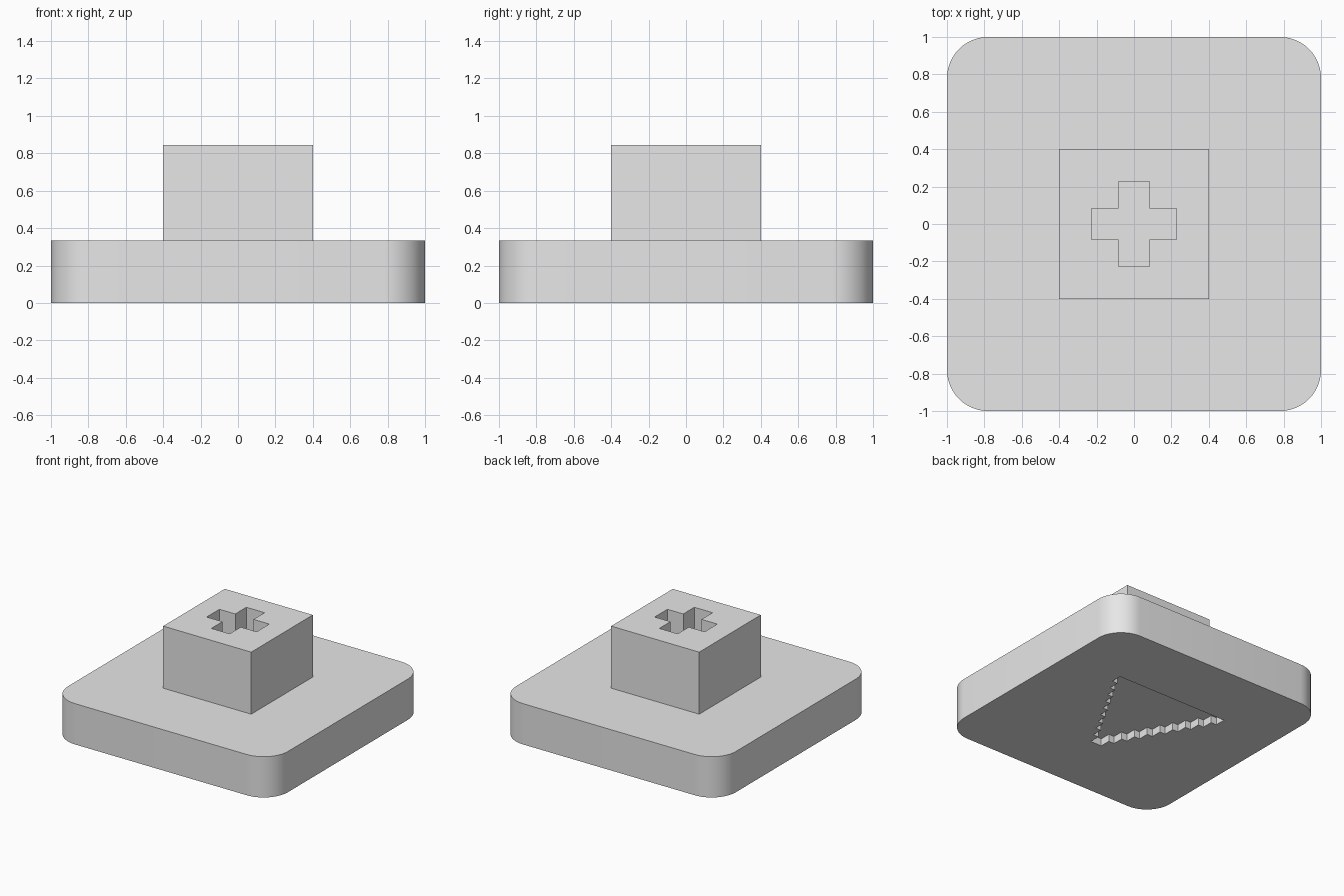
import bpy
import bmesh
from math import cos, sin, pi, radians

cube = bpy.data.objects.get("Cube")
if cube:
    bpy.data.objects.remove(cube, do_unlink=True)

SLAB_H, TOP = 0.335, 0.845

grey = bpy.data.materials.new("light grey")
grey.use_nodes = True
grey.diffuse_color = (0.8, 0.8, 0.8, 1)
grey.node_tree.nodes["Principled BSDF"].inputs["Base Color"].default_value = (0.8, 0.8, 0.8, 1)


def prism(name, outline, z0, z1):
    """Extrude a counter-clockwise outline from z0 to z1."""
    bm = bmesh.new()
    base = bm.faces.new([bm.verts.new((x, y, z0)) for x, y in outline])
    ext = bmesh.ops.extrude_face_region(bm, geom=[base])
    top = [v for v in ext["geom"] if isinstance(v, bmesh.types.BMVert)]
    bmesh.ops.translate(bm, vec=(0, 0, z1 - z0), verts=top)
    bmesh.ops.recalc_face_normals(bm, faces=bm.faces)
    mesh = bpy.data.meshes.new(name)
    bm.to_mesh(mesh)
    bm.free()
    mesh.materials.append(grey)
    obj = bpy.data.objects.new(name, mesh)
    bpy.context.collection.objects.link(obj)
    return obj


def activate(obj):
    bpy.ops.object.select_all(action='DESELECT')
    obj.select_set(True)
    bpy.context.view_layer.objects.active = obj


def carve(obj, cutter):
    """Subtract the cutter and discard it."""
    cutter.hide_render = True
    mod = obj.modifiers.new("recess", 'BOOLEAN')
    mod.operation = 'DIFFERENCE'
    mod.solver = 'EXACT'
    mod.object = cutter
    activate(obj)
    bpy.ops.object.modifier_apply(modifier=mod.name)
    bpy.data.objects.remove(cutter, do_unlink=True)


def rounded_square(half, radius, steps=12):
    c = half - radius
    points = []
    for q, (sx, sy) in enumerate([(1, 1), (-1, 1), (-1, -1), (1, -1)]):
        for i in range(steps + 1):
            a = (q + i / steps) * pi / 2
            points.append((sx * c + radius * cos(a), sy * c + radius * sin(a)))
    return points


def stepped_triangle(rows, half_width, half_depth):
    """Staircase triangle pointing to the front."""
    row_h = 2 * half_depth / rows
    right = []
    for i in range(rows):
        w = half_width * (i + 1) / rows
        y = -half_depth + i * row_h
        right += [(w, y), (w, y + row_h)]
    return right + [(-x, y) for x, y in reversed(right)]


def cross(arm, half):
    """Plus-shaped outline, one quarter turned four times."""
    points = []
    x_y = [(half, -arm), (half, arm), (arm, arm)]
    for _ in range(4):
        points += x_y
        x_y = [(-y, x) for x, y in x_y]
    return points


# Base slab with rounded corners and a stepped triangle sunk into its underside
slab = prism("base_slab", rounded_square(1, 0.22), 0, SLAB_H)
carve(slab, prism("triangle_cutter", stepped_triangle(10, 0.505, 0.44), -0.1, 0.06))
activate(slab)
bpy.ops.object.shade_smooth_by_angle(angle=radians(30))

# Square post with a plus-shaped socket
post = prism("post", [(-0.4, -0.4), (0.4, -0.4), (0.4, 0.4), (-0.4, 0.4)], SLAB_H, TOP)
carve(post, prism("socket_cutter", cross(0.083, 0.227), TOP - 0.44, TOP + 0.1))
